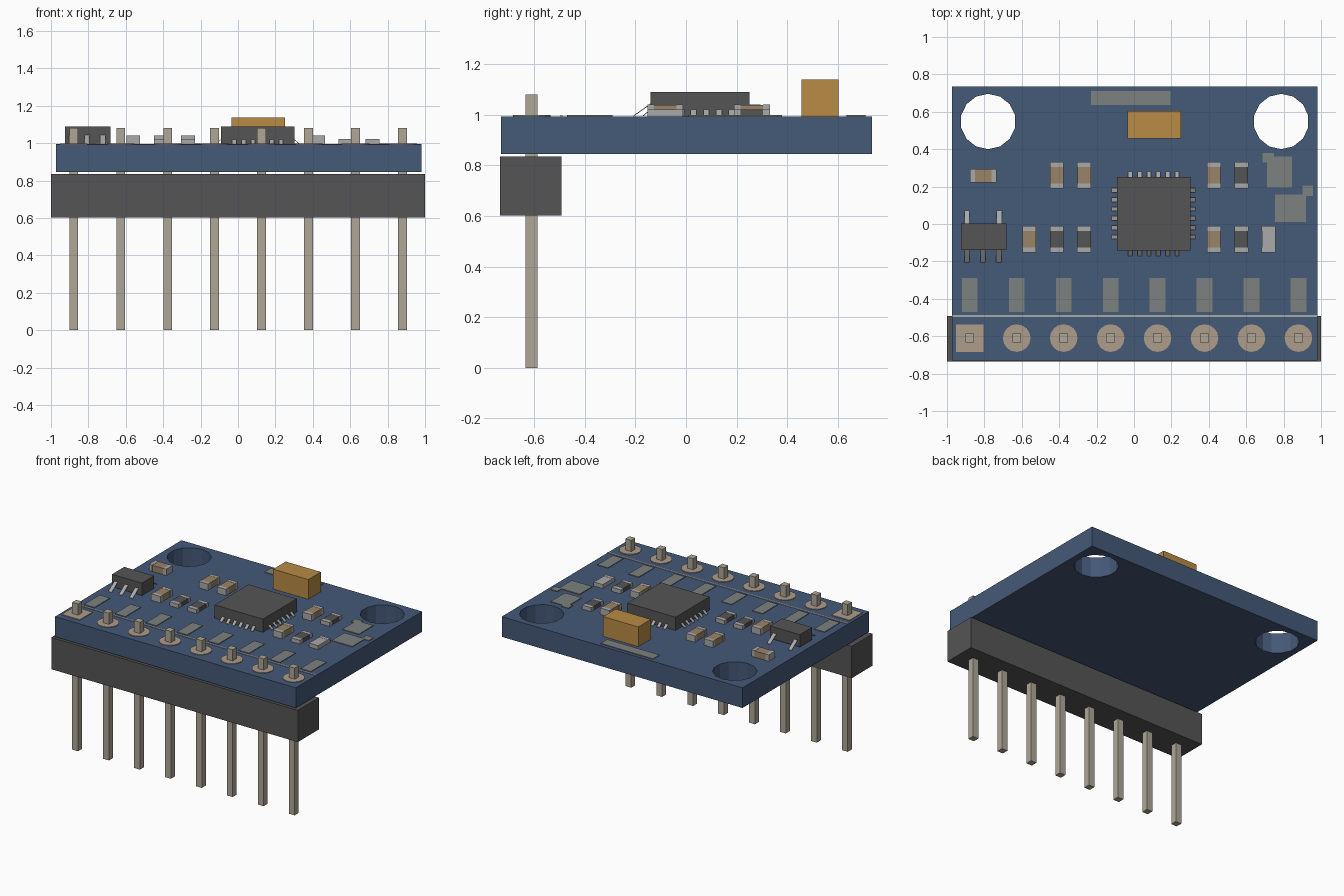
import bpy, bmesh, math
from mathutils import Matrix, Vector

if "Cube" in bpy.data.objects:
    bpy.data.objects.remove(bpy.data.objects["Cube"])

TOP = 0.993          # upper face of the board
PIN_X = [-0.878 + 0.251 * i for i in range(8)]
PIN_Y = -0.61


def material(name, rgb):
    m = bpy.data.materials.new(name)
    m.diffuse_color = (*rgb, 1)
    m.use_nodes = True
    m.node_tree.nodes["Principled BSDF"].inputs["Base Color"].default_value = m.diffuse_color
    return m


BLUE = material("board_blue", (0.06, 0.10, 0.19))
DARK = material("dark_plastic", (0.09, 0.09, 0.09))
METAL = material("pin_metal", (0.43, 0.39, 0.31))
COPPER = material("pad_metal", (0.42, 0.34, 0.26))
SILVER = material("solder_silver", (0.40, 0.40, 0.40))
TAN = material("ceramic_tan", (0.33, 0.23, 0.14))
ORANGE = material("orange_body", (0.48, 0.26, 0.06))
MARK = material("print_grey", (0.20, 0.22, 0.21))


def box(bm, x0, x1, y0, y1, z0, z1):
    mat = Matrix.Translation(((x0 + x1) / 2, (y0 + y1) / 2, (z0 + z1) / 2)) \
        @ Matrix.Diagonal((x1 - x0, y1 - y0, z1 - z0, 1))
    bmesh.ops.create_cube(bm, size=1, matrix=mat)


def cylinder(bm, x, y, r, z0, z1, sides):
    bmesh.ops.create_cone(bm, cap_ends=True, segments=sides, radius1=r, radius2=r,
                          depth=z1 - z0, matrix=Matrix.Translation((x, y, (z0 + z1) / 2)))


def lead(bm, x, y, dx, dy, length, width, z):
    """Thin sloping leg running outward and down from a chip side."""
    out, side = Vector((dx, dy, 0)), Vector((-dy, dx, 0)) * width / 2
    a, t = Vector((x, y, z)), Vector((0, 0, 0.004))
    b = Vector((x, y, TOP)) + out * length
    inner = [a - side, a + side, a + side - t, a - side - t]
    outer = [b - side + t, b + side + t, b + side, b - side]
    v = [bm.verts.new(p) for p in inner + outer]
    for f in [(0, 1, 2, 3), (7, 6, 5, 4)] + [(i, i + 4, (i + 1) % 4 + 4, (i + 1) % 4) for i in range(4)]:
        bm.faces.new([v[i] for i in f])


def finish(name, bm, mat):
    bmesh.ops.recalc_face_normals(bm, faces=bm.faces)
    me = bpy.data.meshes.new(name)
    bm.to_mesh(me)
    bm.free()
    if mat:
        me.materials.append(mat)
    ob = bpy.data.objects.new(name, me)
    bpy.context.collection.objects.link(ob)
    return ob


def boxes(name, mat, *dims):
    bm = bmesh.new()
    for d in dims:
        box(bm, *d)
    return finish(name, bm, mat)


# circuit board with two mounting holes
board = boxes("circuit_board", BLUE, (-0.973, 0.98, -0.73, 0.735, 0.845, TOP))
bm = bmesh.new()
for hx in (-0.78, 0.787):
    cylinder(bm, hx, 0.548, 0.148, 0.7, 1.2, 14)
cutter = finish("hole_cutter", bm, None)
cutter.hide_render = True
mod = board.modifiers.new("holes", 'BOOLEAN')
mod.operation, mod.object, mod.solver = 'DIFFERENCE', cutter, 'EXACT'
bpy.context.view_layer.objects.active = board
bpy.ops.object.modifier_apply(modifier="holes")
bpy.data.objects.remove(cutter)

# header strip and pins
boxes("header_strip", DARK, (-1, 1, -0.735, -0.492, 0.602, 0.835))
boxes("header_pins", METAL,
      *[(x - 0.0235, x + 0.0235, PIN_Y - 0.0235, PIN_Y + 0.0235, 0, 1.08) for x in PIN_X])

# solder pads: a square first one, then round
bm = bmesh.new()
box(bm, PIN_X[0] - 0.074, PIN_X[0] + 0.074, PIN_Y - 0.074, PIN_Y + 0.074, TOP - 0.01, TOP + 0.005)
for x in PIN_X[1:]:
    cylinder(bm, x, PIN_Y, 0.074, TOP - 0.01, TOP + 0.005, 16)
finish("solder_pads", bm, COPPER)

# printed marks: labels, strip, two axis arrows
marks = [(x - 0.042, x + 0.042, -0.47, -0.29) for x in PIN_X]
marks += [(-0.23, 0.195, 0.635, 0.71),
          (0.71, 0.845, 0.195, 0.362), (0.688, 0.748, 0.328, 0.38),
          (0.753, 0.92, 0.01, 0.157), (0.9, 0.957, 0.15, 0.205)]
boxes("printed_marks", MARK, *[(*m, TOP - 0.005, TOP + 0.005) for m in marks])
boxes("printed_line", SILVER, (-0.973, 0.98, -0.497, -0.487, TOP - 0.005, TOP + 0.004))

# main chip with six leads on each side
cx, cy, half = 0.105, 0.055, 0.196
boxes("main_chip", DARK, (cx - half, cx + half, cy - half, cy + half, TOP, 1.09))
bm = bmesh.new()
for dx, dy in ((1, 0), (0, 1), (-1, 0), (0, -1)):
    for i in range(6):
        s = (i - 2.5) * 0.05
        lead(bm, cx + dx * half - dy * s, cy + dy * half + dx * s, dx, dy, 0.029, 0.023, 1.021)
finish("main_chip_leads", bm, SILVER)

# small regulator with five leads
boxes("regulator", DARK, (-0.925, -0.683, -0.139, 0.003, TOP + 0.006, 1.09))
bm = bmesh.new()
for x in (-0.893, -0.808, -0.723):
    lead(bm, x, -0.139, 0, -1, 0.068, 0.028, 1.045)
for x in (-0.893, -0.721):
    lead(bm, x, 0.003, 0, 1, 0.068, 0.028, 1.045)
finish("regulator_leads", bm, SILVER)

# tall orange component
boxes("orange_capacitor", ORANGE, (-0.035, 0.25, 0.457, 0.603, TOP, 1.138))


# chip capacitors, resistors and indicator: body between two end caps
def chip_part(name, x, y, kind, sideways=False):
    top, mat = {"cap": (1.04, TAN), "res": (1.022, DARK), "led": (1.022, SILVER)}[kind]
    L, w, e = 0.071, 0.037, 0.044

    def place(u0, u1, wid, z):
        if sideways:
            return (x + u0, x + u1, y - wid, y + wid, TOP, z)
        return (x - wid, x + wid, y + u0, y + u1, TOP, z)
    boxes(name + "_body", mat, place(-e, e, w - 0.001, top - 0.001))
    boxes(name + "_ends", SILVER, place(-L, -e, w, top), place(e, L, w, top))


UP, LOW = 0.26, -0.082
layout = [(-0.413, UP, "cap"), (-0.267, UP, "cap"), (0.427, UP, "cap"), (0.574, UP, "res"),
          (-0.56, LOW, "cap"), (-0.413, LOW, "res"), (-0.267, LOW, "res"),
          (0.427, LOW, "cap"), (0.574, LOW, "res"), (0.72, LOW, "led")]
names = {"cap": "capacitor", "res": "resistor", "led": "indicator"}
for i, (x, y, k) in enumerate(layout):
    chip_part(f"{names[k]}_{i + 1}", x, y, k)
chip_part("capacitor_side", -0.807, 0.258, "cap", sideways=True)
